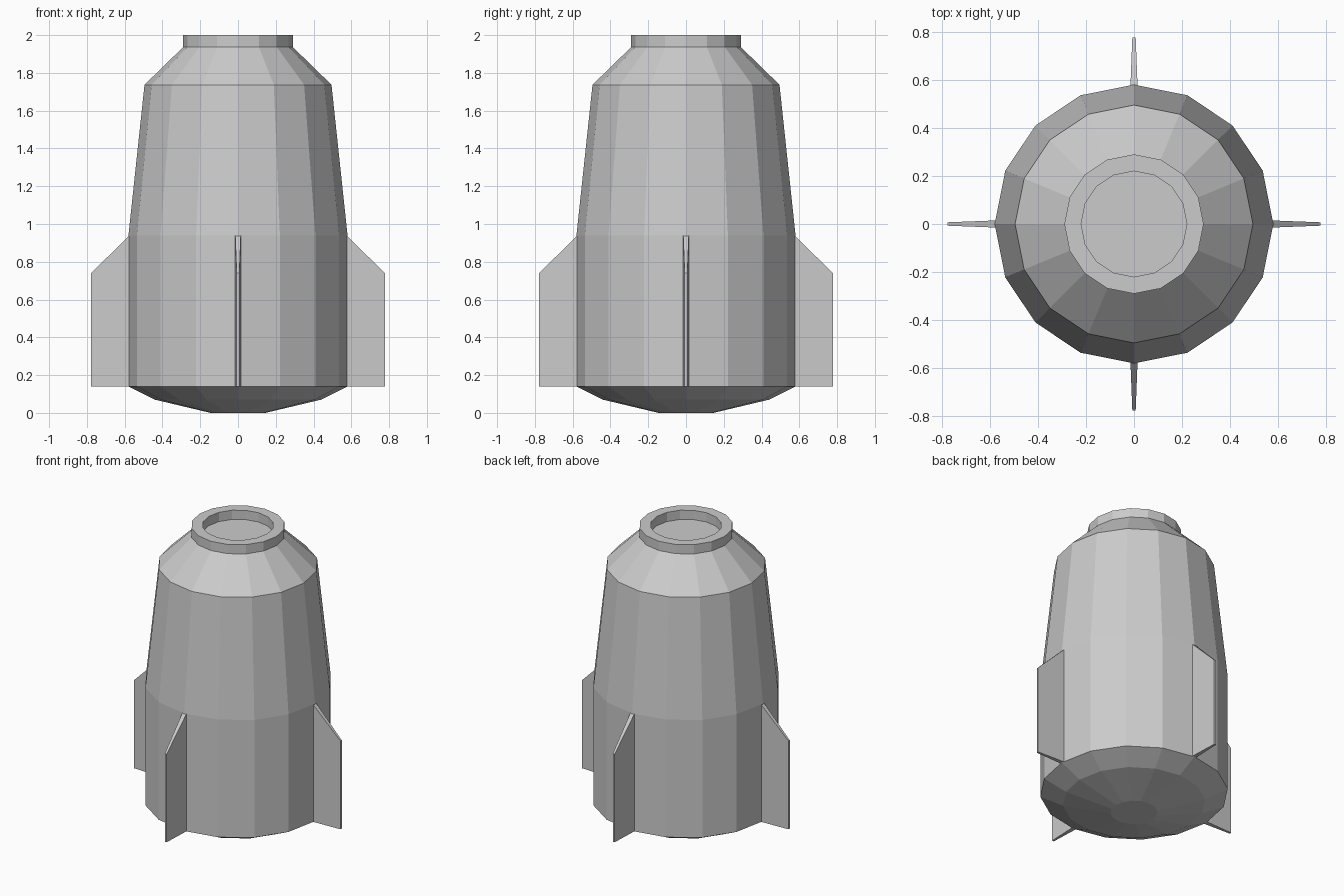
import bpy, bmesh
from math import cos, sin, pi

if "Cube" in bpy.data.objects:
    bpy.data.objects.remove(bpy.data.objects["Cube"])

SIDES = 16


def make_object(name, bm):
    bmesh.ops.recalc_face_normals(bm, faces=bm.faces)
    mesh = bpy.data.meshes.new(name)
    bm.to_mesh(mesh)
    bm.free()
    obj = bpy.data.objects.new(name, mesh)
    bpy.context.collection.objects.link(obj)
    return obj


def lathe(name, profile):
    """Revolve (radius, z) points around z and cap both ends."""
    bm = bmesh.new()
    rings = [[bm.verts.new((r * cos(2 * pi * i / SIDES), r * sin(2 * pi * i / SIDES), z))
              for i in range(SIDES)] for r, z in profile]
    for a, b in zip(rings, rings[1:]):
        for i in range(SIDES):
            j = (i + 1) % SIDES
            bm.faces.new((a[i], a[j], b[j], b[i]))
    bm.faces.new(rings[0][::-1])
    bm.faces.new(rings[-1])
    return make_object(name, bm)


def fin(name, angle):
    """Clipped fin tapering from a thick root to a thin tip."""
    outline = [(0.57, 0.14, 0.015), (0.777, 0.14, 0.007),
               (0.777, 0.74, 0.007), (0.57, 0.945, 0.015)]
    bm = bmesh.new()
    left, right = [[bm.verts.new((x, s * t, z)) for x, z, t in outline] for s in (1, -1)]
    bm.faces.new(left)
    bm.faces.new(right[::-1])
    for i in range(4):
        j = (i + 1) % 4
        bm.faces.new((left[i], left[j], right[j], right[i]))
    obj = make_object(name, bm)
    obj.rotation_euler.z = angle


# Body: domed base, straight skirt, tapered hull, shoulder, collar with a recess
lathe("capsule_body", [(0.145, 0.0), (0.44, 0.07), (0.58, 0.14), (0.58, 0.94),
                       (0.495, 1.737), (0.29, 1.937), (0.29, 2.0),
                       (0.22, 2.0), (0.22, 1.937)])

# Four fins around the skirt
for k, side in enumerate(("right", "back", "left", "front")):
    fin(side + "_fin", k * pi / 2)
